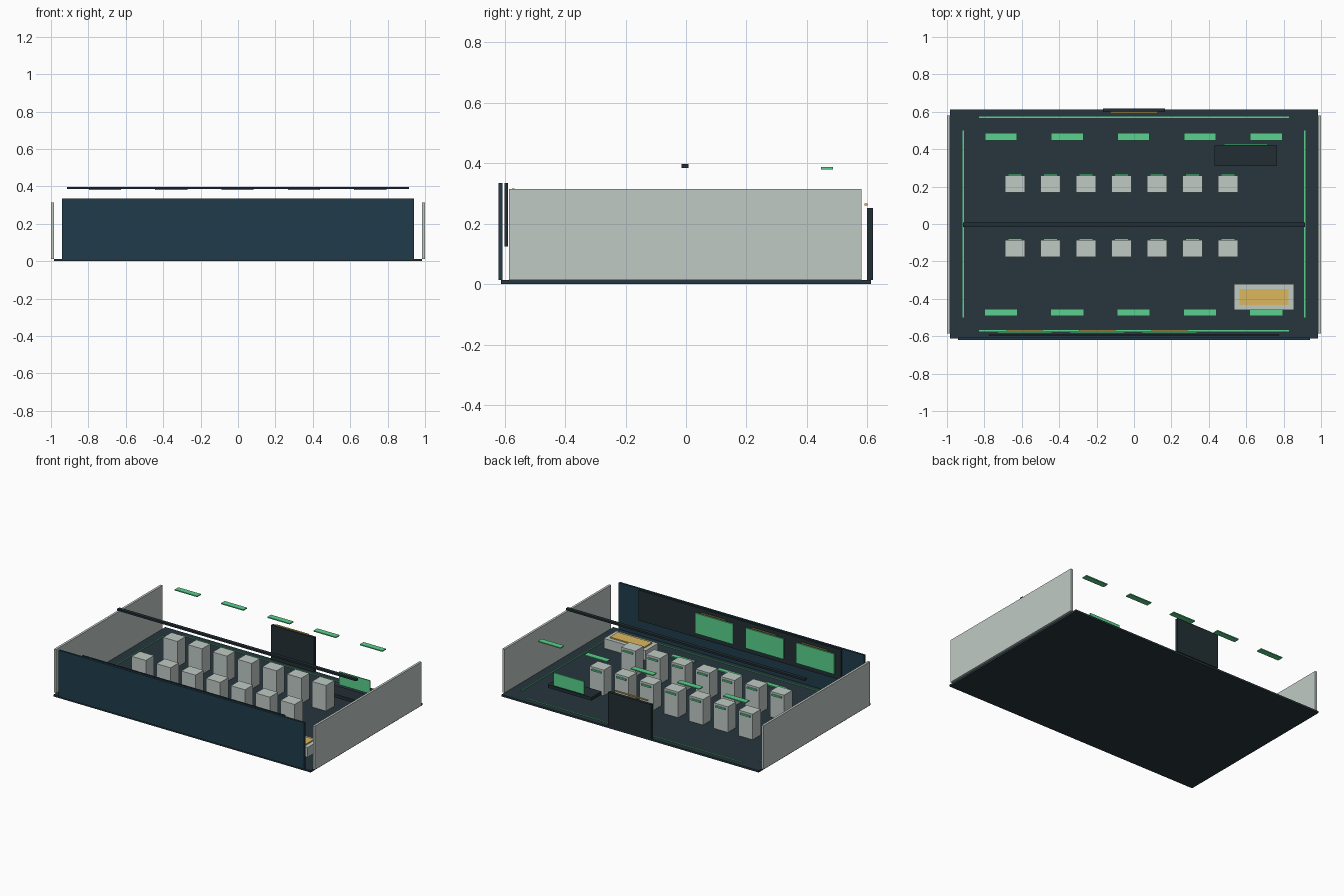
import bpy

if "Cube" in bpy.data.objects:
    bpy.data.objects.remove(bpy.data.objects["Cube"])


def material(name, rgb):
    m = bpy.data.materials.new(name)
    m.diffuse_color = (*rgb, 1)
    m.use_nodes = True
    m.node_tree.nodes["Principled BSDF"].inputs["Base Color"].default_value = m.diffuse_color
    return m


SLATE = material("slate", (0.020, 0.037, 0.046))
NAVY = material("navy", (0.014, 0.045, 0.069))
DARK = material("dark", (0.016, 0.028, 0.034))
PALE = material("pale_grey", (0.53, 0.59, 0.56))
GREEN = material("green", (0.10, 0.64, 0.27))
AMBER = material("amber", (0.72, 0.48, 0.11))


def box(name, x, y, z, mat):
    """Box from (min, max) ranges on each axis."""
    ranges = (x, y, z)
    bpy.ops.mesh.primitive_cube_add(size=1, location=[(a + b) / 2 for a, b in ranges])
    ob = bpy.context.object
    ob.name = name
    ob.scale = [b - a for a, b in ranges]
    bpy.ops.object.transform_apply(location=False, rotation=False, scale=True)
    ob.data.materials.append(mat)
    return ob


def around(c, half):
    return (c - half, c + half)


FLOOR = 0.013

# Floor and outer walls
box("floor", (-0.985, 0.985), (-0.612, 0.612), (0, FLOOR), SLATE)
box("front_wall", (-0.94, 0.94), (-0.62, -0.606), (FLOOR, 0.335), NAVY)
for side in (-1, 1):
    box("side_wall", around(side * 0.992, 0.008), (-0.585, 0.58), (FLOOR, 0.315), PALE)

# Display wall with three screens and amber bars above them
box("display_backing", (-0.775, 0.775), (-0.6, -0.588), (0.125, 0.334), DARK)
for x in (-0.585, -0.197, 0.19):
    box("wall_screen", around(x, 0.146), (-0.584, -0.576), (0.158, 0.298), GREEN)
    box("screen_bar", around(x, 0.097), (-0.575, -0.567), (0.310, 0.316), AMBER)

# Back door with amber bar
box("back_door", (-0.165, 0.165), (0.598, 0.618), (FLOOR, 0.252), DARK)
box("door_bar", (-0.125, 0.125), (0.590, 0.600), (0.260, 0.267), AMBER)

# Two rows of cabinets with a green light strip on the rear face
for y in (0.213, -0.131):
    for i in range(7):
        x = -0.637 + 0.19 * i
        box("cabinet", around(x, 0.054), around(y, 0.045), (FLOOR, 0.19), PALE)
        box("cabinet_light", around(x, 0.037), (y + 0.045, y + 0.053), (0.165, 0.176), GREEN)

# Overhead cable tray
box("cable_tray", (-0.915, 0.915), around(-0.003, 0.012), (0.385, 0.398), DARK)

# Hanging lights at the back, matching floor panels at the front
for i in range(5):
    x = -0.711 + 0.3545 * i
    box("ceiling_light", around(x, 0.086), (0.446, 0.486), (0.380, 0.387), GREEN)
    box("floor_light", around(x, 0.086), (-0.488, -0.456), (FLOOR, 0.02), GREEN)

# Thin guide lines on the floor
for side in (-1, 1):
    box("long_guide_line", (-0.83, 0.83), around(side * 0.571, 0.004), (FLOOR, 0.017), GREEN)
    box("short_guide_line", around(side * 0.914, 0.004), (-0.5, 0.5), (FLOOR, 0.017), GREEN)

# Planning table with amber top
box("planning_table", (0.535, 0.855), (-0.46, -0.322), (FLOOR, 0.08), PALE)
box("table_top_panel", (0.563, 0.827), (-0.434, -0.348), (0.08, 0.088), AMBER)

# Operator desk with upright screen
box("operator_desk", (0.43, 0.765), (0.31, 0.42), (0.046, 0.068), DARK)
box("desk_screen", (0.48, 0.715), (0.422, 0.430), (0.078, 0.168), GREEN)
